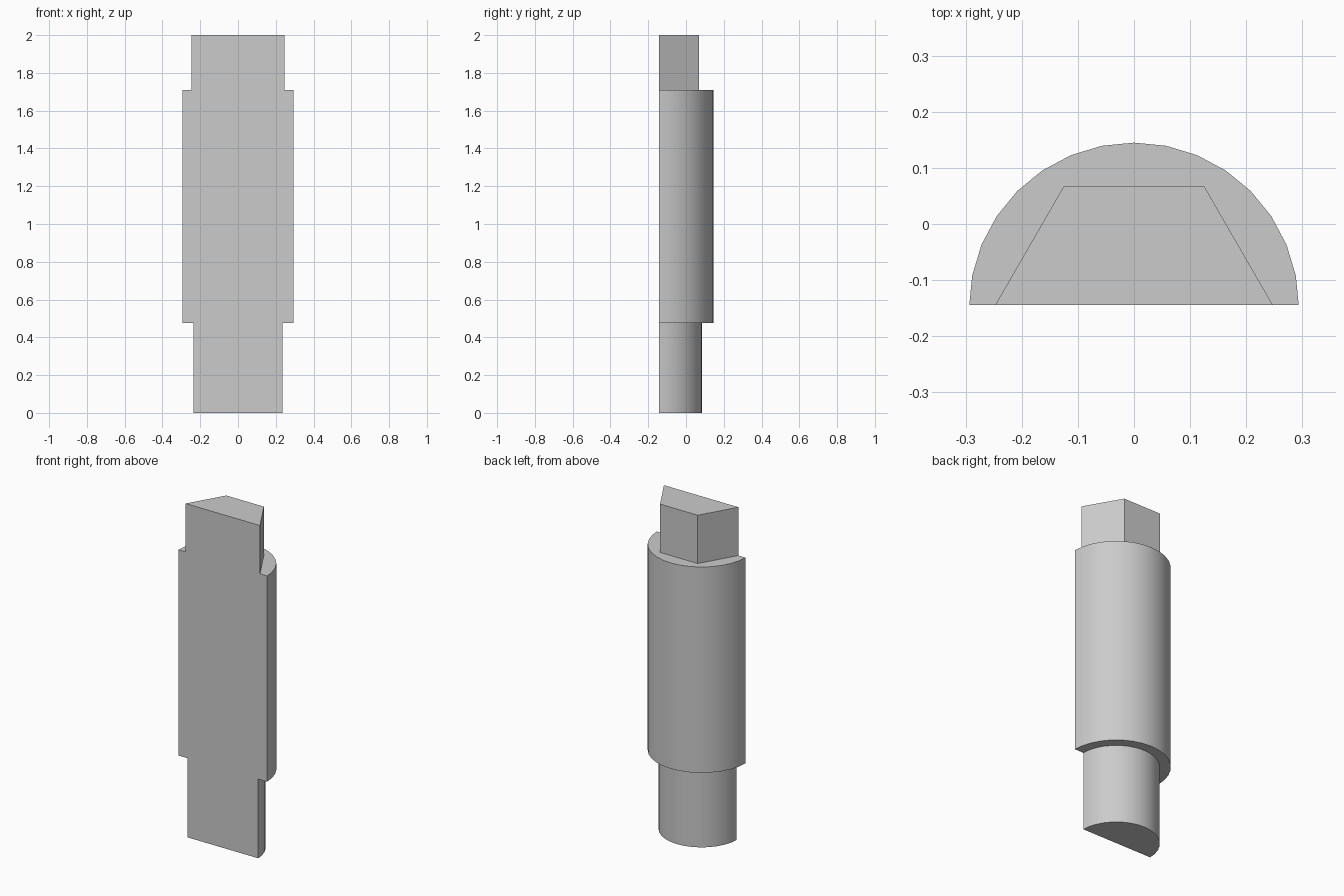
import bpy
import bmesh
import math
from mathutils import Matrix, Vector

cube = bpy.data.objects.get("Cube")
if cube:
    bpy.data.objects.remove(cube, do_unlink=True)

AXIS_Y = -0.149    # shaft axis, just in front of the flat cut
CUT_Y = -0.144     # plane of the flat front face

metal = bpy.data.materials.new("light grey metal")
metal.use_nodes = True
grey = (0.6, 0.6, 0.6, 1.0)
metal.diffuse_color = grey
metal.node_tree.nodes["Principled BSDF"].inputs["Base Color"].default_value = grey


def half_prism(name, sides, radius, bottom, top, smooth):
    """Upright prism on the shaft axis, cut flat at the front and capped."""
    bm = bmesh.new()
    place = Matrix.Translation((0, AXIS_Y, (bottom + top) / 2))
    # Turn so that a corner points along +x
    has_corner_x = Matrix.Rotation(math.pi / 2, 4, "Z")
    bmesh.ops.create_cone(bm, cap_ends=True, segments=sides, radius1=radius,
                          radius2=radius, depth=top - bottom,
                          matrix=place @ has_corner_x)
    cut = bmesh.ops.bisect_plane(bm, geom=bm.verts[:] + bm.edges[:] + bm.faces[:],
                                 plane_co=Vector((0, CUT_Y, 0)),
                                 plane_no=Vector((0, -1, 0)), clear_outer=True)
    rim = [e for e in cut["geom_cut"] if isinstance(e, bmesh.types.BMEdge)]
    bmesh.ops.holes_fill(bm, edges=rim, sides=0)
    bmesh.ops.recalc_face_normals(bm, faces=bm.faces[:])
    mesh = bpy.data.meshes.new(name)
    bm.to_mesh(mesh)
    bm.free()
    mesh.materials.append(metal)
    obj = bpy.data.objects.new(name, mesh)
    bpy.context.collection.objects.link(obj)
    if smooth:
        bpy.ops.object.select_all(action="DESELECT")
        obj.select_set(True)
        bpy.context.view_layer.objects.active = obj
        bpy.ops.object.shade_smooth_by_angle(angle=math.radians(30))
    return obj


# Narrow round foot, wide round body, hexagonal head
half_prism("lower_shank", 32, 0.235, 0.0, 0.475, True)
half_prism("main_body", 32, 0.294, 0.475, 1.71, True)
half_prism("hex_head", 6, 0.25, 1.71, 2.0, False)
